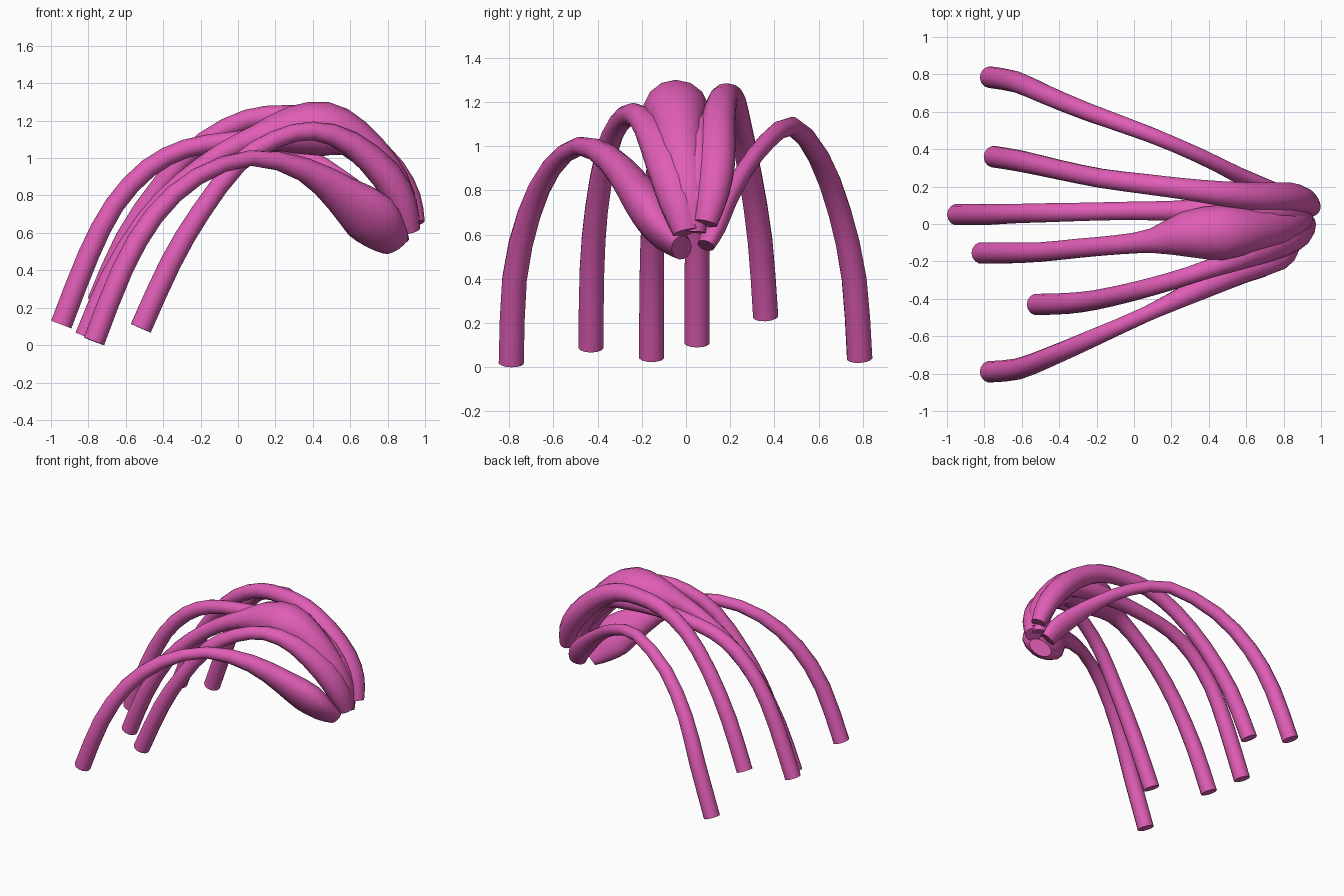
import bpy, bmesh, math
from mathutils import Vector

pink = bpy.data.materials.new("orchid_pink")
pink.diffuse_color = (0.75, 0.11, 0.47, 1)
SIDES = 14


def catmull(a, b, c, d, t):
    return 0.5 * (2 * b + (c - a) * t + (2 * a - 5 * b + 4 * c - d) * t * t
                  + (3 * b - a - 3 * c + d) * t ** 3)


def strand(name, path, root_width=1.0, roll=0):
    """Tapered tube through (x, y, z, radius) points, capped at both ends.
    root_width narrows or widens the section sideways towards the root,
    roll (degrees) tilts that flattened section."""
    p = [Vector(q) for q in path]
    p = [2 * p[0] - p[1]] + p + [2 * p[-1] - p[-2]]
    rings = []
    for i in range(1, len(p) - 2):
        for t in (0, 0.5):
            rings.append(catmull(*p[i - 1:i + 3], t))
    rings.append(p[-2])
    bm = bmesh.new()
    prev = None
    r = math.radians(roll)
    for i, q in enumerate(rings):
        tan = (rings[min(i + 1, len(rings) - 1)] - rings[max(i - 1, 0)]).to_3d().normalized()
        up = tan.cross(Vector((0, 1, 0))).normalized()
        out = tan.cross(up)
        blend = min(1, max(0, (q.x - 0.3) / 0.4))
        side = up * math.cos(r) + out * math.sin(r)
        other = (out * math.cos(r) - up * math.sin(r)) * (1 + (root_width - 1) * blend)
        ring = []
        for k in range(SIDES):
            a = 2 * math.pi * k / SIDES
            ring.append(bm.verts.new(q.to_3d() + q.w * (math.cos(a) * side + math.sin(a) * other)))
        if prev:
            for k in range(SIDES):
                n = (k + 1) % SIDES
                bm.faces.new((prev[k], prev[n], ring[n], ring[k]))
        else:
            bm.faces.new(ring[::-1])
        prev = ring
    bm.faces.new(prev)
    bmesh.ops.recalc_face_normals(bm, faces=bm.faces)
    me = bpy.data.meshes.new(name)
    bm.to_mesh(me)
    bm.free()
    me.materials.append(pink)
    ob = bpy.data.objects.new(name, me)
    bpy.context.collection.objects.link(ob)
    bpy.context.view_layer.objects.active = ob
    ob.select_set(True)
    bpy.ops.object.shade_smooth_by_angle(angle=math.radians(50))
    ob.select_set(False)


# Outer front strand, swelling into a tilted leaf at the root
strand("outer_front_strand", [
    (-.77, -.79, .02, .058), (-.62, -.775, .4, .057), (-.45, -.71, .69, .053),
    (-.22, -.61, .90, .047), (.07, -.48, 1.0, .042), (.35, -.345, .94, .065),
    (.55, -.235, .81, .11), (.70, -.15, .69, .16), (.78, -.085, .60, .13), (.84, -.02, .54, .085)], 0.6, 25)

# Inner front strand
strand("inner_front_strand", [
    (-.52, -.43, .09, .058), (-.36, -.425, .44, .057), (-.2, -.405, .71, .053),
    (0, -.36, .97, .05), (.2, -.305, 1.1, .048), (.4, -.24, 1.145, .05),
    (.6, -.165, 1.08, .066), (.79, -.085, .91, .085), (.88, -.035, .75, .08), (.92, 0, .61, .055)], 1.1)

# Middle strand with the broad crest
strand("crest_strand", [
    (-.815, -.155, .045, .058), (-.68, -.155, .36, .057), (-.5, -.15, .66, .053),
    (-.3, -.13, .87, .052), (-.08, -.11, 1.03, .053), (.1, -.09, 1.11, .068),
    (.28, -.055, 1.15, .125), (.47, -.045, 1.155, .145), (.62, -.035, 1.105, .108),
    (.78, -.015, .95, .09), (.88, .015, .79, .07), (.91, .03, .64, .05)], 1.1)

# Middle strand running under the crest
strand("centre_strand", [
    (-.945, .05, .11, .058), (-.80, .05, .48, .057), (-.66, .055, .75, .053),
    (-.48, .06, .945, .052), (-.28, .065, 1.05, .05), (-.05, .07, 1.09, .05),
    (.2, .07, 1.11, .055), (.45, .07, 1.11, .07), (.65, .06, 1.065, .07),
    (.8, .05, .92, .075), (.88, .045, .76, .07), (.90, .04, .61, .05)])

# Inner back strand
strand("inner_back_strand", [
    (-.75, .36, .23, .058), (-.6, .335, .57, .057), (-.4, .29, .87, .053),
    (-.18, .245, 1.09, .052), (.05, .215, 1.205, .055), (.25, .19, 1.225, .058),
    (.45, .165, 1.205, .065), (.65, .145, 1.1, .075), (.82, .14, .93, .08),
    (.91, .12, .78, .07), (.95, .09, .65, .05)], 1.05)

# Outer back strand
strand("outer_back_strand", [
    (-.77, .785, .04, .058), (-.63, .76, .4, .057), (-.48, .695, .70, .053),
    (-.25, .6, .95, .048), (.08, .48, 1.09, .042), (.35, .365, 1.02, .042),
    (.55, .265, .89, .05), (.72, .18, .74, .07), (.82, .13, .63, .075), (.86, .09, .55, .06)], 0.65, -20)
